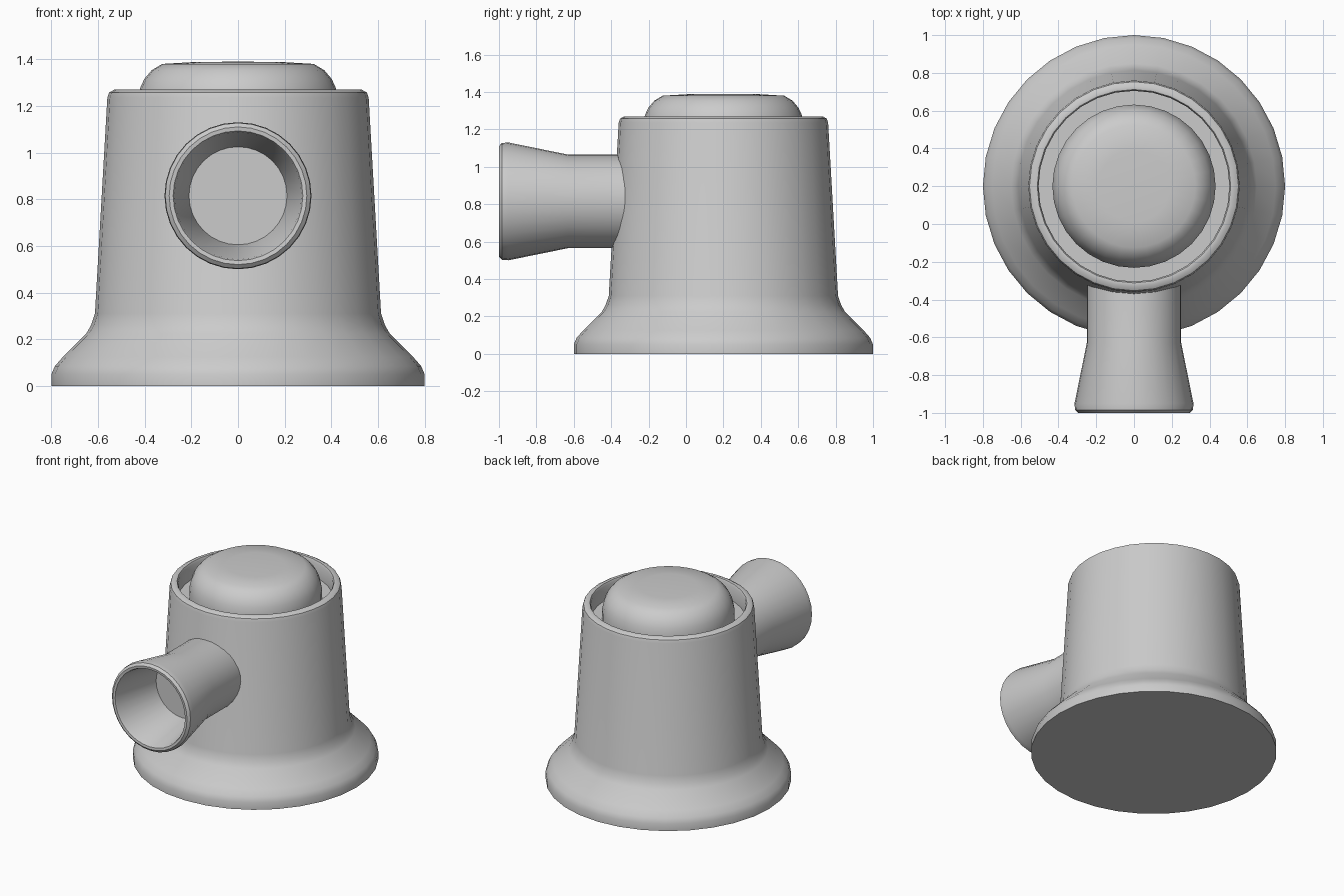
import bpy
import bmesh
import math
from mathutils import Matrix, Vector

cube = bpy.data.objects.get("Cube")
if cube:
    bpy.data.objects.remove(cube, do_unlink=True)

SIDES = 32

grey = bpy.data.materials.new("plain grey")
grey.use_nodes = True
grey.diffuse_color = (0.6, 0.6, 0.6, 1)
grey.node_tree.nodes["Principled BSDF"].inputs["Base Color"].default_value = grey.diffuse_color


def lathe(name, profile, location, tilt=0.0):
    """Turn a (radius, height) profile about its own z axis, then tilt it about x."""
    bm = bmesh.new()
    verts = [bm.verts.new((r, 0, h)) for r, h in profile]
    edges = [bm.edges.new(pair) for pair in zip(verts, verts[1:])]
    bmesh.ops.spin(bm, geom=verts + edges, cent=(0, 0, 0), axis=(0, 0, 1),
                   angle=math.tau, steps=SIDES, use_merge=True)
    bmesh.ops.remove_doubles(bm, verts=bm.verts, dist=0.0005)
    bmesh.ops.recalc_face_normals(bm, faces=bm.faces)
    bm.transform(Matrix.Translation(Vector(location)) @ Matrix.Rotation(tilt, 4, "X"))
    mesh = bpy.data.meshes.new(name)
    bm.to_mesh(mesh)
    bm.free()
    mesh.materials.append(grey)
    obj = bpy.data.objects.new(name, mesh)
    bpy.context.collection.objects.link(obj)
    bpy.ops.object.select_all(action="DESELECT")
    obj.select_set(True)
    bpy.context.view_layer.objects.active = obj
    bpy.ops.object.shade_smooth_by_angle(angle=math.radians(40))
    return obj


AXIS = (0, 0.2, 0)

# Tapered body with flared foot, rounded rim and recessed top
lathe("body", [
    (0, 0), (0.8, 0), (0.8, 0.05), (0.785, 0.085), (0.75, 0.125),
    (0.65, 0.225), (0.63, 0.26), (0.613, 0.31), (0.56, 1.235),
    (0.553, 1.257), (0.53, 1.27), (0.512, 1.268), (0.505, 1.255),
    (0.505, 1.15), (0, 1.15)], AXIS)

# Rounded button sitting in the recess
lathe("top_button", [
    (0, 1.13), (0.432, 1.13), (0.432, 1.22), (0.42, 1.275), (0.402, 1.315),
    (0.37, 1.353), (0.325, 1.38), (0.19, 1.388), (0, 1.39)], AXIS)

# Flared spout pointing forward, with a hollow mouth
lathe("spout", [
    (0, -0.3), (0.25, -0.3), (0.25, 0.63), (0.315, 0.95), (0.312, 0.985),
    (0.295, 1.0), (0.278, 0.998), (0.272, 0.985), (0.21, 0.63), (0, 0.63)],
    (0, 0, 0.815), math.pi / 2)
